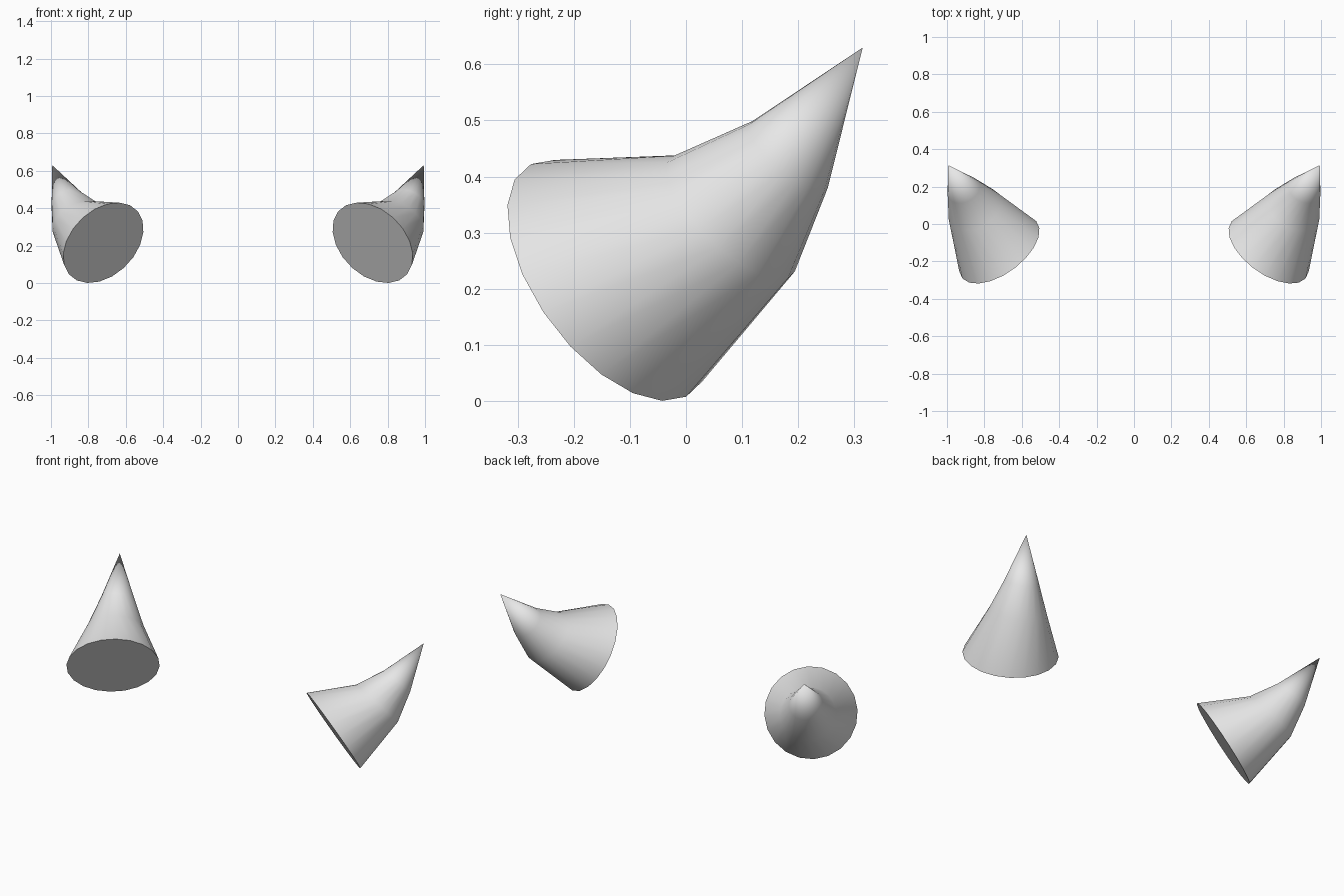
import bpy, bmesh, math
from mathutils import Vector

cube = bpy.data.objects.get("Cube")
if cube:
    bpy.data.objects.remove(cube, do_unlink=True)

# One plain grey
grey = bpy.data.materials.new("light_grey")
grey.use_nodes = True
colour = (0.8, 0.8, 0.8, 1)
grey.diffuse_color = colour
grey.node_tree.nodes["Principled BSDF"].inputs["Base Color"].default_value = colour

SIDES = 20
# Each ring of the bent cone: centre, axis, radius
RINGS = [
    ((0.72, -0.138, 0.215), (0.51, 0.69, 0.51), 0.25),
    ((0.852, 0.08, 0.328), (0.367, 0.639, 0.676), 0.151),
    ((0.911, 0.182, 0.436), (0.314, 0.622, 0.717), 0.091),
]
TIP = Vector((0.993, 0.315, 0.63))
ACROSS = Vector((0.54, -0.72, 0.42))  # normal of the plane the horn bends in


def make_horn(name, sign):
    bm = bmesh.new()

    def vert(p):
        return bm.verts.new((p.x * sign, p.y, p.z))

    loops = []
    for centre, axis, radius in RINGS:
        axis = Vector(axis).normalized()
        up = ACROSS.cross(axis).normalized()
        side = axis.cross(up)
        loop = []
        for k in range(SIDES):
            a = (k + 0.5) * math.tau / SIDES
            loop.append(vert(Vector(centre) + radius * (math.cos(a) * up + math.sin(a) * side)))
        loops.append(loop)
    tip = vert(TIP)

    # Flat base, side bands and point
    bm.faces.new(loops[0])
    for k in range(SIDES):
        n = (k + 1) % SIDES
        for low, high in zip(loops, loops[1:]):
            bm.faces.new((low[k], low[n], high[n], high[k]))
        bm.faces.new((loops[-1][k], loops[-1][n], tip))
    bmesh.ops.recalc_face_normals(bm, faces=bm.faces)

    mesh = bpy.data.meshes.new(name)
    bm.to_mesh(mesh)
    bm.free()
    mesh.materials.append(grey)
    horn = bpy.data.objects.new(name, mesh)
    bpy.context.collection.objects.link(horn)
    bpy.ops.object.select_all(action='DESELECT')
    horn.select_set(True)
    bpy.context.view_layer.objects.active = horn
    bpy.ops.object.shade_smooth_by_angle(angle=math.radians(60))


make_horn("left_horn", 1)
make_horn("right_horn", -1)
